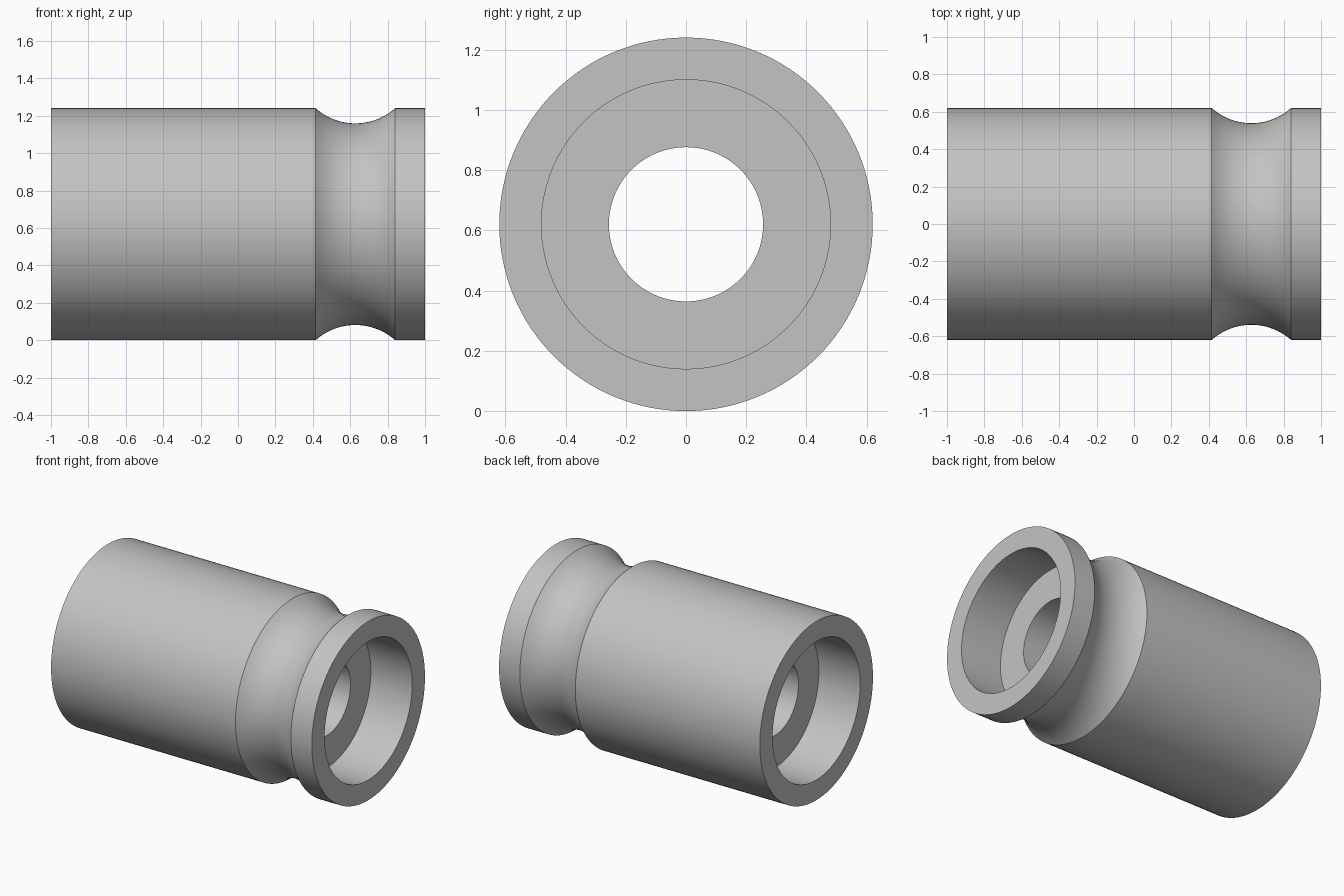
import bpy, bmesh, math
from mathutils import Vector

cube = bpy.data.objects.get("Cube")
if cube:
    bpy.data.objects.remove(cube, do_unlink=True)

SEGMENTS = 128
OUTER, RIM, BORE = 0.62, 0.48, 0.256     # radii
STEP = 0.683                             # counterbore floor, distance from centre
GROOVE_START, GROOVE_END, SAG = 0.415, 0.84, 0.081

# Single grey metal
metal = bpy.data.materials.new("grey metal")
metal.use_nodes = True
grey = (0.55, 0.55, 0.55, 1.0)
metal.diffuse_color = grey
metal.node_tree.nodes["Principled BSDF"].inputs["Base Color"].default_value = grey


def groove_arc(steps=20):
    """Circular arc dipping into the outer wall, as (x, radius) points."""
    half = (GROOVE_END - GROOVE_START) / 2
    mid = (GROOVE_END + GROOVE_START) / 2
    radius = (half ** 2 + SAG ** 2) / (2 * SAG)
    sweep = math.asin(half / radius)
    centre = OUTER - SAG + radius
    angles = [-sweep + 2 * sweep * i / steps for i in range(steps + 1)]
    return [(mid + radius * math.sin(a), centre - radius * math.cos(a)) for a in angles]


def lathe(name, profile, height):
    """Revolve a closed (x, radius) profile about the x axis."""
    bm = bmesh.new()
    verts = [bm.verts.new((x, 0, r)) for x, r in profile]
    edges = [bm.edges.new((verts[i - 1], verts[i])) for i in range(len(verts))]
    bmesh.ops.spin(bm, geom=verts + edges, cent=Vector(), axis=(1, 0, 0),
                   angle=math.tau, steps=SEGMENTS)
    bmesh.ops.remove_doubles(bm, verts=bm.verts[:], dist=1e-4)
    bmesh.ops.recalc_face_normals(bm, faces=bm.faces[:])
    mesh = bpy.data.meshes.new(name)
    bm.to_mesh(mesh)
    bm.free()
    mesh.materials.append(metal)
    obj = bpy.data.objects.new(name, mesh)
    obj.location.z = height
    bpy.context.collection.objects.link(obj)
    return obj


# Outer wall with groove, then the stepped bore back through the middle
profile = [(-1, OUTER)] + groove_arc() + [
    (1, OUTER), (1, RIM), (STEP, RIM), (STEP, BORE),
    (-STEP, BORE), (-STEP, RIM), (-1, RIM)]
sleeve = lathe("grooved_sleeve", profile, OUTER)

# Smooth round walls, crisp rims
bpy.ops.object.select_all(action='DESELECT')
sleeve.select_set(True)
bpy.context.view_layer.objects.active = sleeve
bpy.ops.object.shade_smooth_by_angle(angle=math.radians(25))
